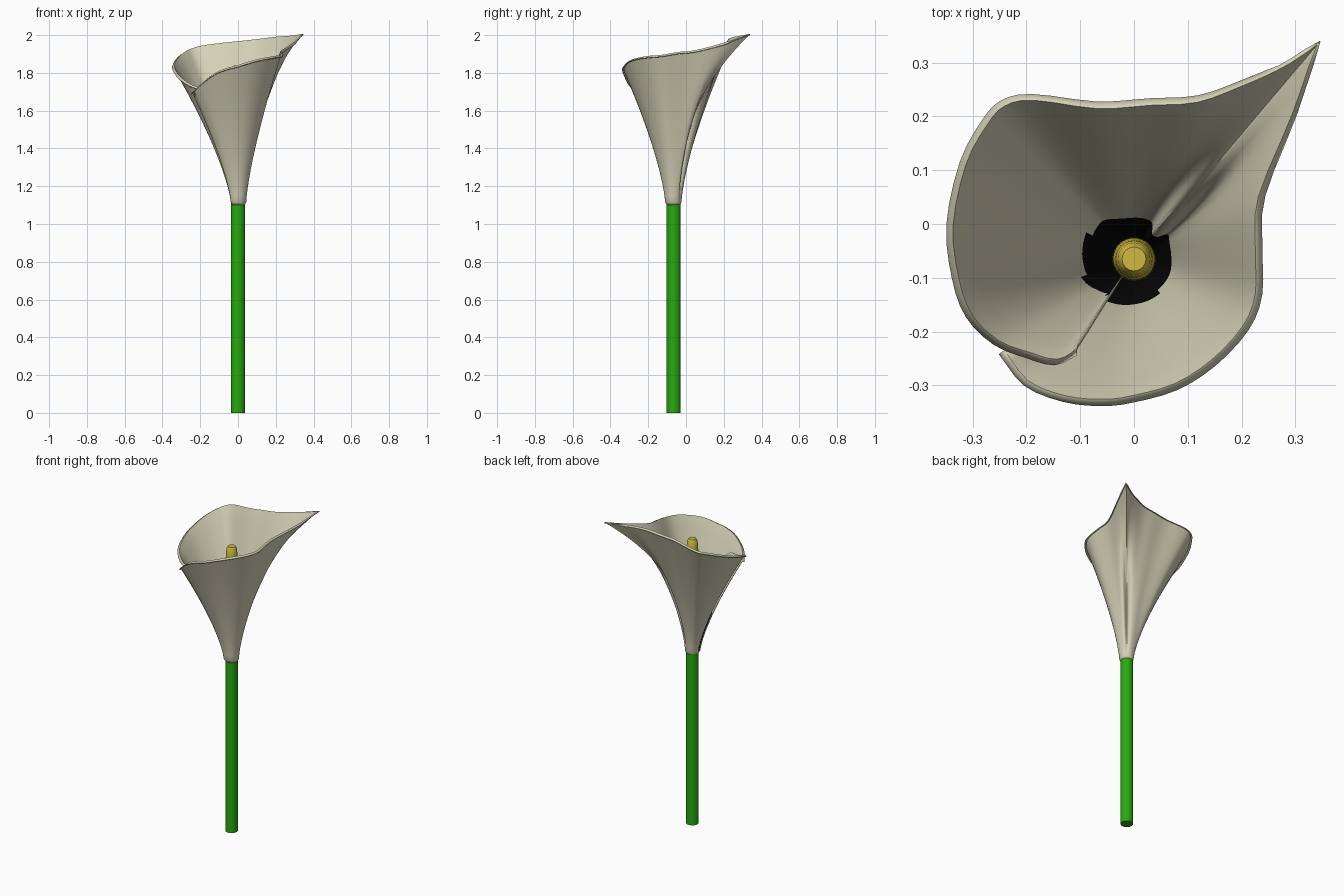
import bpy, bmesh, math
from mathutils import Vector

if "Cube" in bpy.data.objects:
    bpy.data.objects.remove(bpy.data.objects["Cube"])

AX, AY, BASE = 0.0, -0.065, 1.10   # flower axis and height of the spathe base


def mat(name, col):
    m = bpy.data.materials.new(name)
    m.diffuse_color = (*col, 1)
    m.use_nodes = True
    m.node_tree.nodes["Principled BSDF"].inputs["Base Color"].default_value = m.diffuse_color
    return m


cream = mat("cream", (0.66, 0.64, 0.47))
green = mat("green", (0.02, 0.40, 0.005))
yellow = mat("yellow", (0.62, 0.49, 0.05))
black = mat("black", (0.002, 0.002, 0.002))


def make(name, bm, mats, angle):
    me = bpy.data.meshes.new(name)
    bm.to_mesh(me)
    bm.free()
    ob = bpy.data.objects.new(name, me)
    bpy.context.collection.objects.link(ob)
    for m in mats:
        me.materials.append(m)
    bpy.ops.object.select_all(action='DESELECT')
    ob.select_set(True)
    bpy.context.view_layer.objects.active = ob
    bpy.ops.object.shade_smooth_by_angle(angle=math.radians(angle))
    return ob


def lathe(name, profile, n, m):
    # turned solid around the flower axis, closed at both ends
    bm = bmesh.new()
    rings = [[bm.verts.new((AX + r * math.cos(2 * math.pi * i / n),
                            AY + r * math.sin(2 * math.pi * i / n), z))
              for i in range(n)] for r, z in profile]
    for a, b in zip(rings, rings[1:]):
        for i in range(n):
            j = (i + 1) % n
            bm.faces.new((a[i], a[j], b[j], b[i]))
    bm.faces.new(rings[0][::-1])
    bm.faces.new(rings[-1])
    return make(name, bm, [m], 35)


# stem and spadix
lathe("stem", [(0.037, 0), (0.037, 1.115)], 32, green)
lathe("spadix", [(0.030, 1.10), (0.040, 1.35), (0.039, 1.60), (0.034, 1.79),
                 (0.030, 1.825), (0.022, 1.84)], 40, yellow)

# spathe rim, from the inner flap clockwise round to the outer flap
RIM = [(-.11, -.24, 1.68), (-.15, -.258, 1.71), (-.20, -.245, 1.715), (-.26, -.22, 1.735),
       (-.31, -.17, 1.77), (-.335, -.10, 1.80), (-.345, 0, 1.835), (-.32, .115, 1.88),
       (-.28, .19, 1.91), (-.245, .227, 1.925), (-.19, .238, 1.94), (-.07, .224, 1.955),
       (.03, .23, 1.965), (.12, .235, 1.975), (.20, .262, 1.985), (.27, .293, 1.99),
       (.345, .34, 2.0), (.30, .21, 1.955), (.24, .055, 1.915), (.235, -.04, 1.905),
       (.235, -.13, 1.89), (.21, -.195, 1.885), (.15, -.26, 1.875), (.08, -.305, 1.86),
       (0, -.328, 1.835), (-.06, -.335, 1.82), (-.13, -.328, 1.79), (-.20, -.30, 1.735),
       (-.247, -.242, 1.69)]
TIP = 16
P = [Vector(p) for p in RIM]


def spline(pts, sub):
    # Catmull-Rom through the points, with a sharp corner kept at the ends
    out = []
    for i in range(len(pts) - 1):
        a, b = pts[i], pts[i + 1]
        ta = (b - pts[i - 1]) / 2 if i else b - a
        tb = (pts[i + 2] - a) / 2 if i + 2 < len(pts) else b - a
        for k in range(sub):
            t = k / sub
            out.append(a * (2*t**3 - 3*t*t + 1) + ta * (t**3 - 2*t*t + t)
                       + b * (3*t*t - 2*t**3) + tb * (t**3 - t*t))
    return out + [pts[-1]]


rim = spline(P[:TIP + 1], 3) + spline(P[TIP:], 3)[1:]

# spathe: sheet lofted from a small rolled base to the rim, with a soft lip
bm = bmesh.new()
ROWS = 22
cols = []
for i, p in enumerate(rim):
    u = i / (len(rim) - 1)
    d = Vector((p.x - AX, p.y - AY, 0)).normalized()
    foot = Vector((AX, AY, BASE + 0.015)) + d * (0.036 + 0.011 * u)
    near = (p - P[TIP]).length
    e = 1.35 + 1.1 * math.exp(-(near / 0.16) ** 2)   # steeper curve below the tip
    top = p - d * 0.008
    col = [bm.verts.new(Vector((AX, AY, BASE - 0.004)) + d * 0.034)]
    for k in range(ROWS + 1):
        t = k / ROWS
        q = foot.lerp(top, t ** e)
        q.z = foot.z + (top.z - foot.z) * t
        col.append(bm.verts.new(q))
    col.append(bm.verts.new(p - Vector((0, 0, 0.006 if near > 0.1 else 0))))
    cols.append(col)
for a, b in zip(cols, cols[1:]):
    for k in range(len(a) - 1):
        f = bm.faces.new((a[k], a[k + 1], b[k + 1], b[k]))
        # slot 1 becomes the dark throat on the inner side
        f.material_index = 1 if f.calc_center_median().z < 1.34 else 0
bm.normal_update()
# normals must point outward so the thickness grows inward
s = sum(f.normal.x * (f.calc_center_median().x - AX)
        + f.normal.y * (f.calc_center_median().y - AY) for f in bm.faces)
if s < 0:
    bmesh.ops.reverse_faces(bm, faces=bm.faces[:])
spathe = make("spathe", bm, [cream, cream, black], 70)
sol = spathe.modifiers.new("thickness", 'SOLIDIFY')
sol.thickness = 0.006
sol.offset = -1
sol.material_offset = 1
